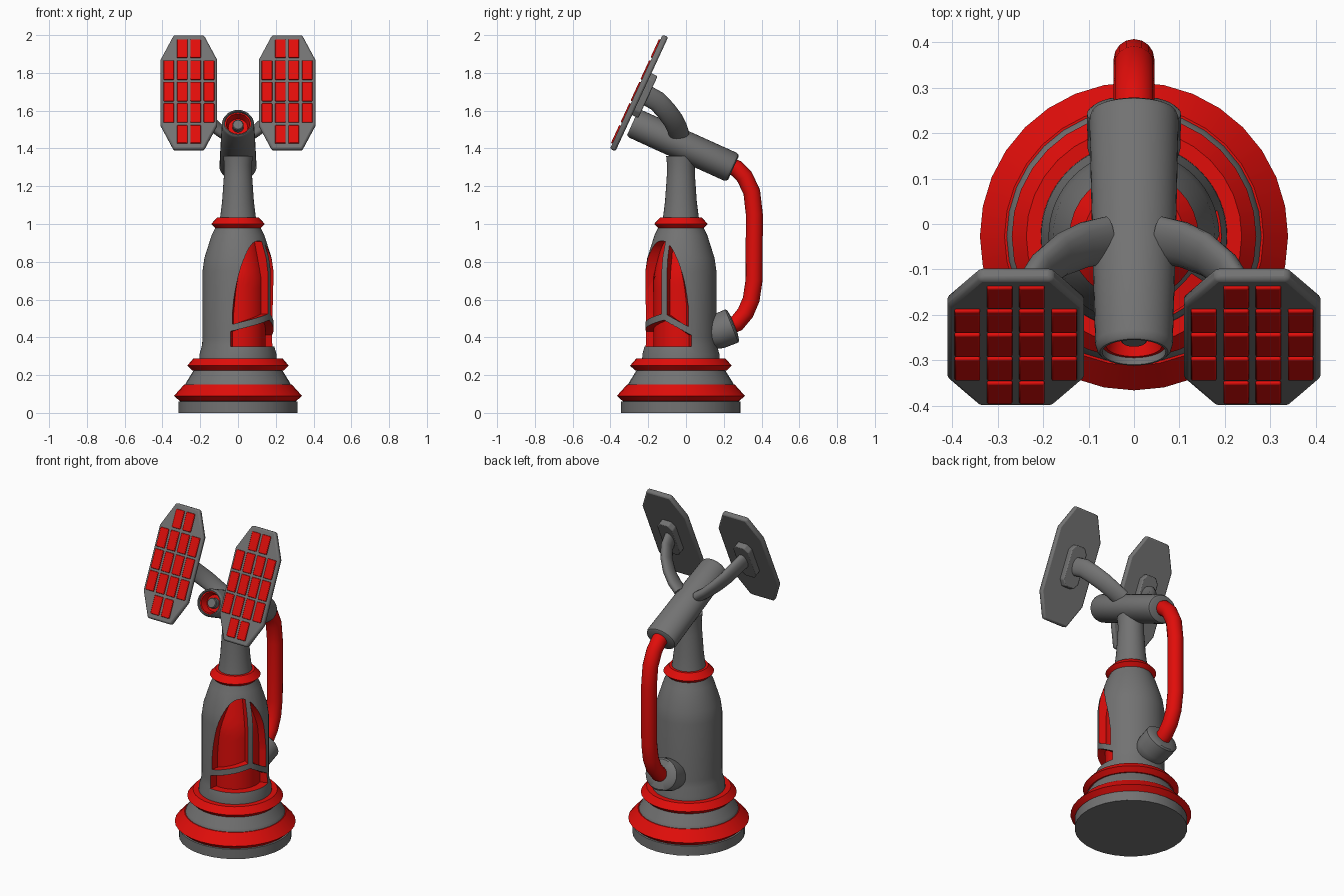
import bpy, bmesh
from math import sin, cos, pi, radians
from mathutils import Vector, Matrix

if "Cube" in bpy.data.objects:
    bpy.data.objects.remove(bpy.data.objects["Cube"])

red = bpy.data.materials.new("red")
red.diffuse_color = (0.75, 0.004, 0.003, 1)
red.use_nodes = True
red.node_tree.nodes["Principled BSDF"].inputs["Base Color"].default_value = red.diffuse_color
grey = bpy.data.materials.new("dark_grey")
grey.diffuse_color = (0.17, 0.17, 0.17, 1)
grey.use_nodes = True
grey.node_tree.nodes["Principled BSDF"].inputs["Base Color"].default_value = grey.diffuse_color
AX = -0.027                                   # y of the turret axis


def smooth(ob, angle):
    bpy.ops.object.select_all(action='DESELECT')
    ob.select_set(True)
    bpy.context.view_layer.objects.active = ob
    bpy.ops.object.shade_smooth_by_angle(angle=radians(angle))


def finish(bm, name, mat=grey, angle=35, bevel=0):
    bmesh.ops.remove_doubles(bm, verts=bm.verts, dist=1e-5)
    bmesh.ops.recalc_face_normals(bm, faces=bm.faces)
    me = bpy.data.meshes.new(name)
    bm.to_mesh(me)
    bm.free()
    ob = bpy.data.objects.new(name, me)
    bpy.context.collection.objects.link(ob)
    me.materials.append(mat)
    if bevel:
        m = ob.modifiers.new("bevel", 'BEVEL')
        m.width, m.segments = bevel, 2
    smooth(ob, angle)
    return ob


def skin(bm, rings, cap=True):
    n = len(rings[0])
    for a, b in zip(rings, rings[1:]):
        for i in range(n):
            bm.faces.new((a[i], a[(i + 1) % n], b[(i + 1) % n], b[i]))
    if cap:
        bm.faces.new(rings[0])
        bm.faces.new(rings[-1])


def lathe(name, prof, mtx, mat=grey, n=32, sx=lambda h: 1, closed=False):
    bm = bmesh.new()
    rings = [[bm.verts.new(mtx @ Vector((sx(h) * r * cos(2 * pi * i / n), r * sin(2 * pi * i / n), h)))
              for i in range(n)] for r, h in prof]
    if closed:
        rings.append(rings[0])
    skin(bm, rings, not closed)
    return finish(bm, name, mat)


def sweep(name, pts, a, b, mat=grey, n=16):
    bm = bmesh.new()
    pts = [Vector(p) for p in pts]
    rings = []
    for i, p in enumerate(pts):
        t = (pts[min(i + 1, len(pts) - 1)] - pts[max(i - 1, 0)]).normalized()
        u = t.cross(Vector((1, 0, 0))).normalized()
        v = t.cross(u)
        rings.append([bm.verts.new(p + u * a * cos(2 * pi * k / n) + v * b * sin(2 * pi * k / n))
                      for k in range(n)])
    skin(bm, rings)
    return finish(bm, name, mat, 50)


def prism(bm, pts, z0, z1, mtx):
    skin(bm, [[bm.verts.new(mtx @ Vector((x, y, z))) for x, y in pts] for z in (z0, z1)])


def octagon(w, h, w2, h2):
    return [(w2, -h), (w, -h2), (w, h2), (w2, h), (-w2, h), (-w, h2), (-w, -h2), (-w2, -h)]


axis = Matrix.Translation((0, AX, 0))

# stepped base and its red rings
lathe("base", [(.316, 0), (.316, .06), (.29, .065), (.28, .15), (.272, .165), (.235, .225), (.21, .27)], axis)
lathe("base_ring_lower", [(.27, .06), (.305, .06), (.339, .09), (.285, .15), (.25, .15)], axis, red, closed=True)
lathe("base_ring_upper", [(.2, .225), (.243, .225), (.269, .25), (.237, .287), (.19, .287)], axis, red, closed=True)

# main body and neck
body = lathe("body", [(.206, .26), (.204, .31), (.19, .36), (.188, .4), (.188, .75), (.178, .82),
                      (.14, .94), (.118, .985), (.11, 1.02)], axis, n=64)
lathe("neck_ring", [(.08, .97), (.112, .97), (.142, 1.0), (.11, 1.035), (.08, 1.035)], axis, red, closed=True)
lathe("neck", [(.1, 1.0), (.094, 1.04), (.084, 1.12), (.075, 1.25), (.073, 1.31), (.078, 1.36)], axis)


# arched window on the front right corner: three recesses leave a Y of bars
HUB = -28


def arch(a):
    return .45 + .46 * max(0, 1 - (abs(a + 43) / 57) ** 2.4) ** .55


def bar(a):
    d = a - HUB
    return .51 - (.06 * -d / 73 if d < 0 else .08 * d / 45)


def recess(a0, a1, lo, hi, cols=16, rows=8):
    bm = bmesh.new()
    g = []
    for layer in (0, 1):
        grid = []
        for i in range(cols + 1):
            a = a0 + (a1 - a0) * i / cols
            col = []
            for j in range(rows + 1):
                z = lo(a) + (hi(a) - lo(a)) * j / rows
                r = .26 if layer else .145 - max(0, z - .72) * .22
                col.append(bm.verts.new((r * cos(radians(a)), AX + r * sin(radians(a)), z)))
            grid.append(col)
        for i in range(cols):
            for j in range(rows):
                bm.faces.new((grid[i][j], grid[i + 1][j], grid[i + 1][j + 1], grid[i][j + 1]))
        g.append(grid)
    rim = [(i, 0) for i in range(cols)] + [(cols, j) for j in range(rows)] \
        + [(i, rows) for i in range(cols, 0, -1)] + [(0, j) for j in range(rows, 0, -1)]
    for (i, j), (k, l) in zip(rim, rim[1:] + rim[:1]):
        bm.faces.new((g[0][i][j], g[0][k][l], g[1][k][l], g[1][i][j]))
    ob = finish(bm, "window_cutter")
    ob.data.materials.append(red)
    for p in ob.data.polygons:
        p.material_index = 1
    ob.hide_render = True
    return ob


body.data.materials.append(red)
for span in ((-99, HUB - 5, lambda a: bar(a) + .018, arch),
             (HUB + 5, 12, lambda a: bar(a) + .018, arch),
             (-102, 17, lambda a: .352, lambda a: bar(a) - .018)):
    cutter = recess(*span)
    m = body.modifiers.new("window", 'BOOLEAN')
    m.operation, m.solver, m.object = 'DIFFERENCE', 'EXACT', cutter
    m.material_mode = 'INDEX'
    bpy.context.view_layer.objects.active = body
    bpy.ops.object.modifier_apply(modifier=m.name)
    bpy.data.objects.remove(cutter)
smooth(body, 28)

# tilted head barrel with a red muzzle cup and a centre pin
L = .585
head = Matrix.Translation((0, .251, 1.296)) @ Matrix.Rotation(radians(65.7), 4, 'X')


def taper(h):
    return 1.22 - .16 * h / L


lathe("head_barrel", [(.066, 0), (.076, .006), (.081, .02), (.081, .4), (.08, L - .02), (.076, L - .005),
                      (.071, L), (.066, L), (.062, L - .07), (.01, L - .07)], head, sx=taper)
lathe("muzzle_cup", [(.066, L - .016), (.058, L - .016), (.048, L - .06), (.01, L - .06), (.01, L - .068),
                     (.056, L - .068)], head, red, sx=taper, closed=True)
lathe("muzzle_pin", [(.03, L - .07), (.03, L - .03), (.026, L - .025)], head, n=16)

# rear hose and its socket
sweep("hose", [(0, .2, .445), (0, .27, .475), (0, .315, .53), (0, .345, .6), (0, .36, .7), (0, .362, 1.05),
               (0, .348, 1.17), (0, .31, 1.25), (0, .265, 1.295), (0, .2, 1.32)], .045, .045, red)
sock = Matrix.Translation((0, .25, .463)) @ Matrix.Rotation(radians(-68.3), 4, 'X')
lathe("hose_socket", [(.05, -.17), (.08, -.14), (.093, -.09), (.094, -.008), (.086, 0), (.05, .006)], sock,
      sx=lambda h: 1.1)

# twin tilted panels with tiles, mounts and curved arms
for s, side in ((1, "right"), (-1, "left")):
    pm = Matrix.Translation((s * .26, -.234, 1.687)) @ Matrix.Rotation(radians(65.2), 4, 'X')
    bm = bmesh.new()
    prism(bm, octagon(.15, .333, .08, .19), 0, .032, pm)
    finish(bm, "panel_" + side, bevel=.01)
    bm = bmesh.new()
    prism(bm, octagon(.054, .122, .03, .09), -.036, .004, pm)
    finish(bm, "panel_mount_" + side, bevel=.006)
    bm = bmesh.new()
    for c in range(4):
        for r in ((-1, 0, 1) if c in (0, 3) else (-2, -1, 0, 1, 2)):
            x, y = (c - 1.5) * .071, r * .125
            h = .056 if abs(r) < 2 else .053
            prism(bm, [(x - .028, y - h), (x + .028, y - h), (x + .028, y + h), (x - .028, y + h)], .028, .04, pm)
    finish(bm, "panel_tiles_" + side, red, bevel=.004)
    sweep("panel_arm_" + side, [(s * x, y, z) for x, y, z in (
        (.06, -.035, 1.47), (.11, -.046, 1.505), (.16, -.068, 1.55), (.205, -.105, 1.6),
        (.238, -.152, 1.65), (.256, -.215, 1.685))], .054, .03)
